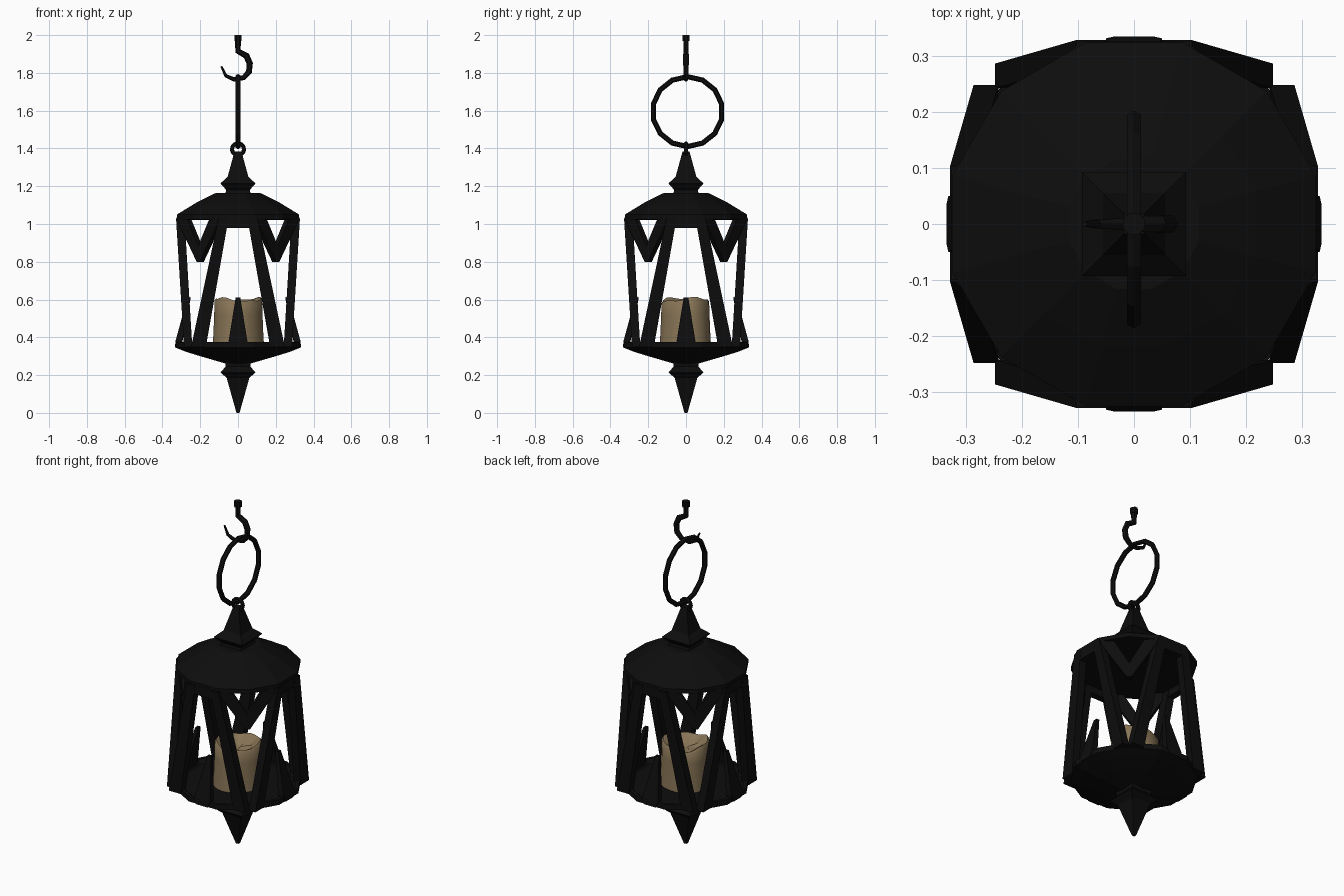
import bpy, bmesh, math
from mathutils import Matrix, Vector

if "Cube" in bpy.data.objects:
    bpy.data.objects.remove(bpy.data.objects["Cube"])


def material(name, rgb):
    m = bpy.data.materials.new(name)
    m.diffuse_color = (*rgb, 1)
    m.use_nodes = True
    m.node_tree.nodes["Principled BSDF"].inputs["Base Color"].default_value = m.diffuse_color
    return m


IRON = material("black_iron", (0.004, 0.004, 0.004))
WAX = material("tan_wax", (0.25, 0.18, 0.095))


def finish(name, bm, mat):
    bmesh.ops.recalc_face_normals(bm, faces=bm.faces[:])
    me = bpy.data.meshes.new(name)
    bm.to_mesh(me)
    bm.free()
    ob = bpy.data.objects.new(name, me)
    bpy.context.collection.objects.link(ob)
    me.materials.append(mat)
    return ob


def lathe(name, profile, sides, turn, mat, wave=None):
    """Closed turned solid from (radius, height) pairs."""
    bm = bmesh.new()
    rings = []
    for i, (r, z) in enumerate(profile):
        ring = []
        for k in range(sides):
            a = turn + math.tau * k / sides
            dr, dz = wave(i, a) if wave else (0, 0)
            ring.append(bm.verts.new(((r + dr) * math.cos(a), (r + dr) * math.sin(a), z + dz)))
        rings.append(ring)
    for lo, hi in zip(rings, rings[1:]):
        for k in range(sides):
            n = (k + 1) % sides
            bm.faces.new((lo[k], lo[n], hi[n], hi[k]))
    bm.faces.new(rings[0])
    bm.faces.new(rings[-1])
    return finish(name, bm, mat)


def around(name, hulls, mirror=False, turn=0.0):
    """Convex solids, repeated on four sides and optionally mirrored in x."""
    bm = bmesh.new()
    for k in range(4):
        rot = Matrix.Rotation(turn + k * math.pi / 2, 3, 'Z')
        for s in ((1, -1) if mirror else (1,)):
            for pts in hulls:
                vs = [bm.verts.new(rot @ Vector((x * s, y, z))) for x, y, z in pts]
                bmesh.ops.convex_hull(bm, input=vs)
    return finish(name, bm, IRON)


def slab(x0, x1, y0, y1, z):
    return [(x, y, z) for x in (x0, x1) for y in (y0, y1)]


# twelve-sided roof and base dish
T12 = math.radians(15)
lathe("roof", [(0.30, 1.02), (0.335, 1.025), (0.335, 1.05), (0.225, 1.115), (0.12, 1.165)], 12, T12, IRON)
lathe("base_dish", [(0.07, 0.262), (0.2, 0.298), (0.29, 0.325), (0.34, 0.345),
                    (0.34, 0.375), (0.32, 0.375), (0.30, 0.355)], 12, T12, IRON)

# square finials on top and bottom
Q = math.sqrt(2)
lathe("top_finial", [(h * Q, z) for h, z in
      [(0.07, 1.15), (0.062, 1.18), (0.093, 1.215), (0.055, 1.25), (0.018, 1.385)]], 4, math.pi / 4, IRON)
lathe("bottom_finial", [(h * Q, z) for h, z in
      [(0.008, 0.0), (0.06, 0.185), (0.093, 0.215), (0.065, 0.245), (0.07, 0.28)]], 4, math.pi / 4, IRON)

# slanted posts that meet in pairs at the lower corners
around("posts", [slab(0.17, 0.248, -0.286, -0.242, 0.35) + slab(0.05, 0.103, -0.328, -0.283, 1.03)], True)

# bars joining the post tops
around("top_bars", [slab(-0.1, 0.1, -0.325, -0.285, 0.98) + slab(-0.1, 0.1, -0.325, -0.285, 1.035)])

# pointed brackets hanging under the roof corners
arm = [(0.165, 1.03), (0.085, 1.03), (0, 0.885), (0, 0.80), (0.012, 0.80)]
around("corner_brackets", [[(u, y, z) for u, z in arm for y in (-0.298, -0.268)]], True, math.pi / 4)

# spikes standing on the rim
around("rim_spikes", [slab(-0.037, 0.037, -0.334, -0.30, 0.345) + slab(-0.05, 0.05, -0.331, -0.295, 0.38)
                      + slab(-0.012, 0.012, -0.268, -0.25, 0.61)])


# candle with an uneven hollow top
def melt(i, a):
    dr = 0.004 * math.sin(3 * a + 0.5)
    dz = 0.010 * math.sin(2 * a + 0.6) + 0.006 * math.sin(5 * a) if i >= 3 else 0
    return dr, dz


candle = lathe("candle", [(0.136, 0.355), (0.132, 0.42), (0.128, 0.52), (0.126, 0.59), (0.118, 0.60),
                          (0.10, 0.592), (0.07, 0.565), (0.02, 0.555)], 24, 0, WAX, melt)


# hanging rings
def ring(name, major, minor, loc, rot, segments):
    bpy.ops.mesh.primitive_torus_add(major_radius=major, minor_radius=minor, major_segments=segments,
                                     minor_segments=6, location=loc, rotation=rot)
    ob = bpy.context.object
    ob.name = name
    ob.data.materials.append(IRON)


ring("small_ring", 0.032, 0.011, (0, 0, 1.395), (math.pi / 2, 0, 0), 12)
ring("large_ring", 0.185, 0.014, (0, 0.008, 1.595), (0, math.pi / 2, 0), 14)

# hook tapering to its tip
path = [(0, 1.98, 0.016), (0, 1.915, 0.016), (0.045, 1.89, 0.017), (0.062, 1.85, 0.017), (0.058, 1.805, 0.016),
        (0.03, 1.775, 0.014), (-0.02, 1.765, 0.012), (-0.065, 1.785, 0.009), (-0.088, 1.835, 0.005)]
cu = bpy.data.curves.new("hook", 'CURVE')
cu.dimensions = '3D'
cu.bevel_depth = 1.0
cu.bevel_resolution = 1
cu.use_fill_caps = True
sp = cu.splines.new('POLY')
sp.points.add(len(path) - 1)
for p, (x, z, r) in zip(sp.points, path):
    p.co = (x, 0, z, 1)
    p.radius = r
cu.materials.append(IRON)
hook = bpy.data.objects.new("hook", cu)
bpy.context.collection.objects.link(hook)
bpy.ops.object.select_all(action='DESELECT')
hook.select_set(True)
bpy.context.view_layer.objects.active = hook
bpy.ops.object.convert(target='MESH')
for p in bpy.context.object.data.polygons:
    p.use_smooth = False
lathe("hook_cap", [(0.021, 1.968), (0.021, 2.0)], 8, math.pi / 8, IRON)

# smooth the wax
bpy.ops.object.select_all(action='DESELECT')
candle.select_set(True)
bpy.context.view_layer.objects.active = candle
bpy.ops.object.shade_smooth_by_angle(angle=math.radians(50))
